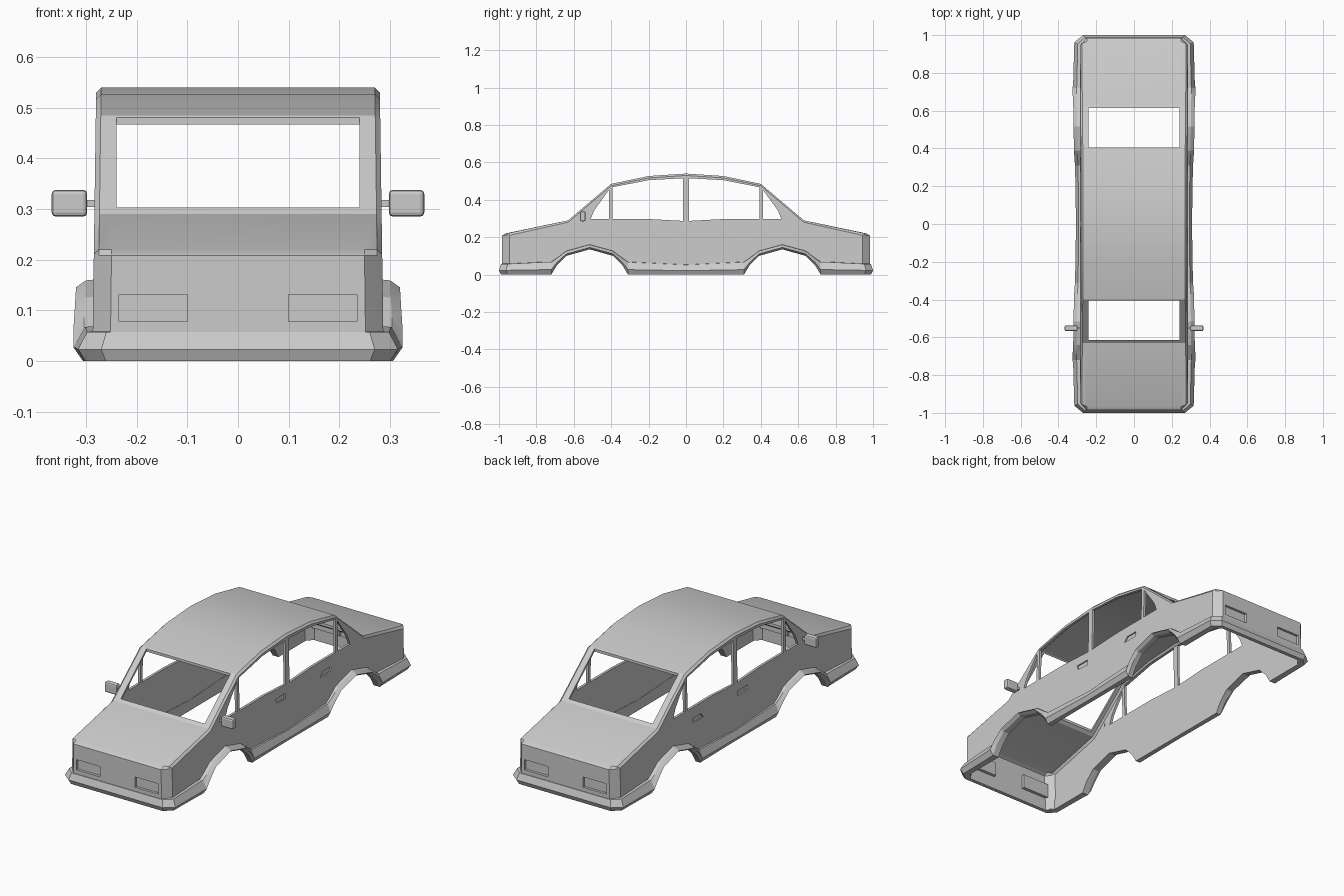
import bpy, bmesh, math

if "Cube" in bpy.data.objects:
    bpy.data.objects.remove(bpy.data.objects["Cube"])


def make(name, verts, faces):
    me = bpy.data.meshes.new(name)
    me.from_pydata(verts, [], faces)
    bm = bmesh.new()
    bm.from_mesh(me)
    bmesh.ops.recalc_face_normals(bm, faces=bm.faces)
    bm.to_mesh(me)
    bm.free()
    ob = bpy.data.objects.new(name, me)
    bpy.context.collection.objects.link(ob)
    return ob


def activate(ob):
    bpy.ops.object.select_all(action='DESELECT')
    ob.select_set(True)
    bpy.context.view_layer.objects.active = ob


def loft(name, rings):
    n = len(rings[0])
    verts = [v for r in rings for v in r]
    faces = [(i * n + j, i * n + (j + 1) % n, (i + 1) * n + (j + 1) % n, (i + 1) * n + j)
             for i in range(len(rings) - 1) for j in range(n)]
    faces += [list(range(n)), list(range((len(rings) - 1) * n, len(rings) * n))]
    return make(name, verts, faces)


def prism(pts, x0, x1):
    return loft("cutter", [[(x, y, z) for y, z in pts] for x in (x0, x1)])


def box(name, x0, x1, y0, y1, z0, z1):
    return loft(name, [[(x, y0, z0), (x, y1, z0), (x, y1, z1), (x, y0, z1)] for x in (x0, x1)])


def cut(ob, cutter):
    cutter.hide_render = True
    m = ob.modifiers.new("cut", 'BOOLEAN')
    m.operation, m.solver, m.object = 'DIFFERENCE', 'EXACT', cutter
    activate(ob)
    bpy.ops.object.modifier_apply(modifier=m.name)
    bpy.data.objects.remove(cutter)


def flip(pts):
    return [(-y, z) for y, z in pts]


# Body prism: side profile lofted across the width with chamfered corners
HALF = [(-.985, .208), (-.965, .22), (-.63, .29), (-.40, .485), (-.2, .527)]


def hull(name, d, drop, zb):
    prof = [(-.985, zb)] + HALF + [(0, .54)] + flip(HALF[::-1]) + [(.985, zb)]
    layers = [(.25, .985, 0), (.275, .957, 0), (.285, .945, .01)]
    layers = [(-x, y, z) for x, y, z in layers[::-1]] + layers
    rings = []
    for x, ym, dz in layers:
        xs = math.copysign(abs(x) - d, x)
        ring = []
        for y, z in prof:
            zz = z - dz - drop if z > .05 else z
            yy = max(-ym, min(ym, y))
            if abs(y) > .9:
                yy -= math.copysign(d, y)
            ring.append((xs * (1.01 - .05 * zz), yy, zz))
        rings.append(ring)
    return loft(name, rings)


body = hull("body_shell", 0, 0, .003)
cut(body, hull("cavity", .013, .014, -.1))

# Openings: side windows, wheel arches, handle recesses, lamp recesses
QUARTER = [(-.51, .297), (-.412, .297), (-.412, .452), (-.49, .345)]
WINDOW = [(-.393, .297), (-.2, .297), (-.015, .287), (-.015, .515), (-.2, .505), (-.393, .467)]
ARCH = [(-.722, -.05), (-.72, 0), (-.69, .05), (-.64, .10), (-.515, .135), (-.39, .10),
        (-.34, .05), (-.31, 0), (-.308, -.05)]
for shape in (QUARTER, WINDOW, ARCH):
    for pts in (shape, flip(shape)):
        cut(body, prism(pts, -.5, .5))
HANDLES = [[(-.10, .243), (-.02, .243), (-.02, .215), (-.09, .22)],
           [(.265, .215), (.285, .24), (.355, .24), (.345, .215)]]
for s in (-1, 1):
    cut(body, box("cutter", -.24, .24, s * .51 - .105, s * .51 + .105, .15, .7))
    for pts in HANDLES:
        cut(body, prism(pts, s * .278, s * .32))
    for t in (-1, 1):
        cut(body, box("cutter", s * .1, s * .235, t * .95, t * 1.05, .078, .131))
        box("lamp_panel", s * .09, s * .245, t * .955, t * .971, .068, .141)
activate(body)
bpy.ops.object.shade_smooth_by_angle(angle=math.radians(25))

# Bumper, arch flares and sill: one quarter swept round the body, then mirrored
# (outer x, y, inner x, y, top z, bottom z)
STATIONS = [(0, -1, 0, -.97, .06, 0), (.27, -1, .245, -.97, .06, 0),
            (.316, -.962, .272, -.94, .06, 0), (.322, -.75, .272, -.75, .07, 0)]
FLARE = [(.325, -.72, .07, 0), (.325, -.69, .09, .05), (.322, -.64, .128, .10),
         (.32, -.515, .162, .135), (.318, -.39, .128, .10), (.315, -.34, .09, .05),
         (.312, -.31, .07, 0), (.307, 0, .055, 0)]
STATIONS += [(x, y, .272, y, zt, zb) for x, y, zt, zb in FLARE]
verts, faces = [], []
for px, py, qx, qy, zt, zb in STATIONS:
    for k, z in ((0, zt), (.6, zt - .003), (1, zb + .38 * (zt - zb)), (.65, zb), (0, zb)):
        verts.append((qx + (px - qx) * k, qy + (py - qy) * k, z))
for i in range(len(STATIONS) - 1):
    for j in range(5):
        k = (j + 1) % 5
        faces.append((i * 5 + j, i * 5 + k, i * 5 + 5 + k, i * 5 + 5 + j))
skirt = make("bumper_and_sill", verts, faces)
mirror = skirt.modifiers.new("mirror", 'MIRROR')
mirror.use_axis = (True, True, False)
activate(skirt)
bpy.ops.object.shade_smooth_by_angle(angle=math.radians(20))

# Door mirrors
for s in (-1, 1):
    head = box("door_mirror", s * .298, s * .368, -.567, -.537, .285, .338)
    bev = head.modifiers.new("bevel", 'BEVEL')
    bev.width, bev.segments = .008, 2
    box("mirror_stalk", s * .268, s * .302, -.557, -.545, .304, .318)
